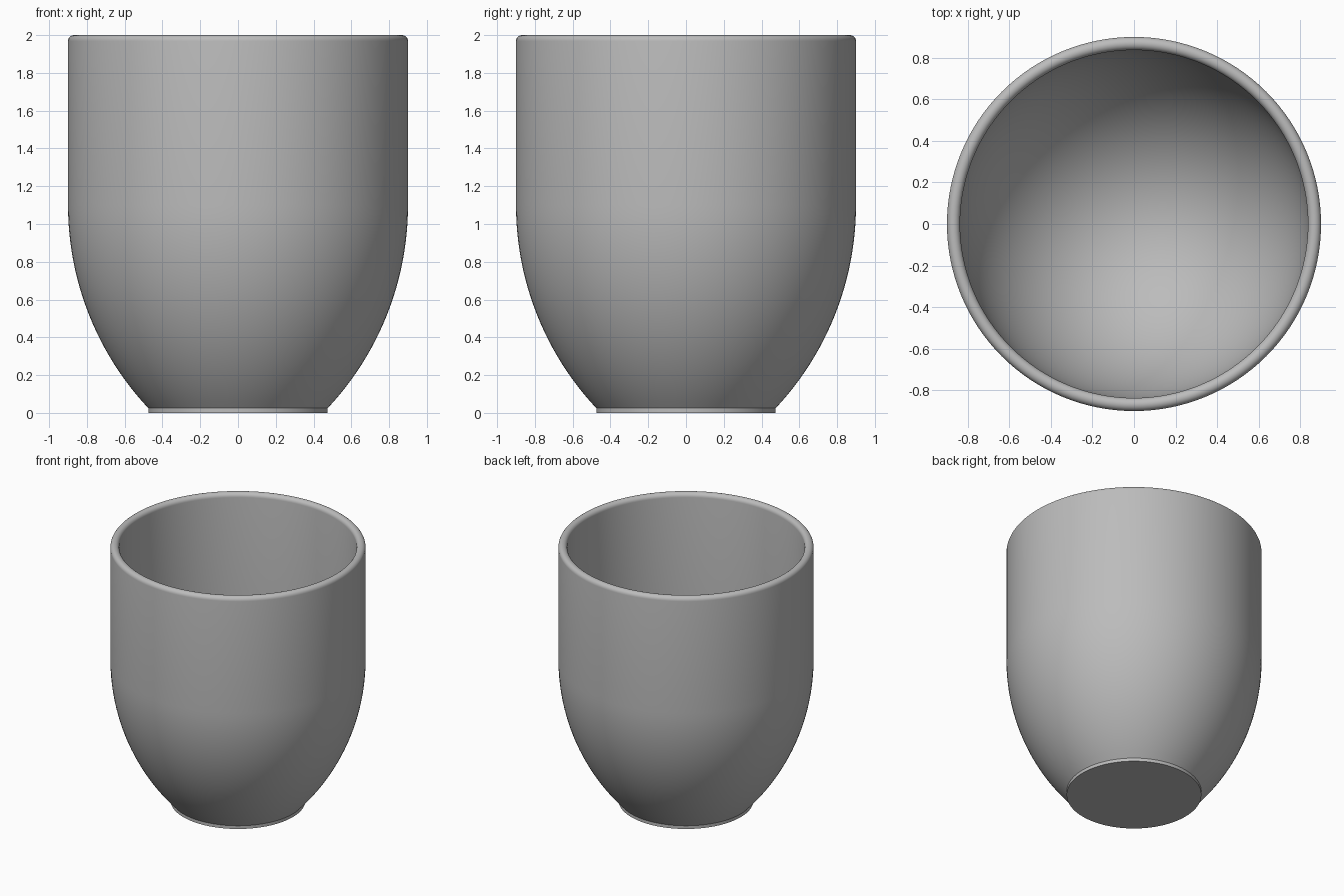
import bpy, bmesh, math

cube = bpy.data.objects.get("Cube")
if cube:
    bpy.data.objects.remove(cube, do_unlink=True)

HEIGHT = 2.0
OUTER, INNER = 0.9, 0.837      # wall radii
FOOT, FOOT_H = 0.475, 0.025    # foot ring
SHOULDER = 1.1                 # where the wall becomes straight
FLOOR = 0.1                    # inside bottom
SIDES = 128

grey = bpy.data.materials.new("warm_grey")
grey.use_nodes = True
colour = (0.5, 0.5, 0.5, 1)
grey.diffuse_color = colour
grey.node_tree.nodes["Principled BSDF"].inputs["Base Color"].default_value = colour


def arc(cx, cz, rx, rz, start, end, steps):
    """Points (radius, height) on an elliptical arc, angles in radians."""
    angles = [start + (end - start) * i / steps for i in range(steps + 1)]
    return [(cx + rx * math.cos(a), cz + rz * math.sin(a)) for a in angles]


def lathe(name, profile, material):
    """Spin a profile around z, joining points on the axis into caps."""
    bm = bmesh.new()
    verts = [bm.verts.new((r, 0, z)) for r, z in profile]
    edges = [bm.edges.new(pair) for pair in zip(verts, verts[1:])]
    bmesh.ops.spin(bm, geom=verts + edges, cent=(0, 0, 0), axis=(0, 0, 1),
                   angle=2 * math.pi, steps=SIDES, use_merge=True)
    bmesh.ops.remove_doubles(bm, verts=bm.verts, dist=1e-5)
    bmesh.ops.recalc_face_normals(bm, faces=bm.faces)
    mesh = bpy.data.meshes.new(name)
    bm.to_mesh(mesh)
    bm.free()
    mesh.materials.append(material)
    obj = bpy.data.objects.new(name, mesh)
    bpy.context.collection.objects.link(obj)
    bpy.ops.object.select_all(action='DESELECT')
    obj.select_set(True)
    bpy.context.view_layer.objects.active = obj
    bpy.ops.object.shade_smooth_by_angle(angle=math.radians(30))
    return obj


# Foot: flat underside and short vertical ring
profile = [(0, 0), (FOOT, 0)]

# Outer belly: circular arc that meets the straight wall tangentially
dx, dz = OUTER - FOOT, SHOULDER - FOOT_H
radius = (dx * dx + dz * dz) / (2 * dx)
profile += arc(OUTER - radius, SHOULDER, radius, radius,
               -math.asin(dz / radius), 0, 24)

# Rounded rim
lip = (OUTER - INNER) / 2
profile += arc(OUTER - lip, HEIGHT - lip, lip, lip, 0, math.pi, 12)

# Inner bowl down to the centre of the floor
bowl = arc(0, SHOULDER, INNER, SHOULDER - FLOOR, 0, -math.pi / 2, 32)
profile += bowl[:-1] + [(0, FLOOR)]

lathe("cup", profile, grey)
